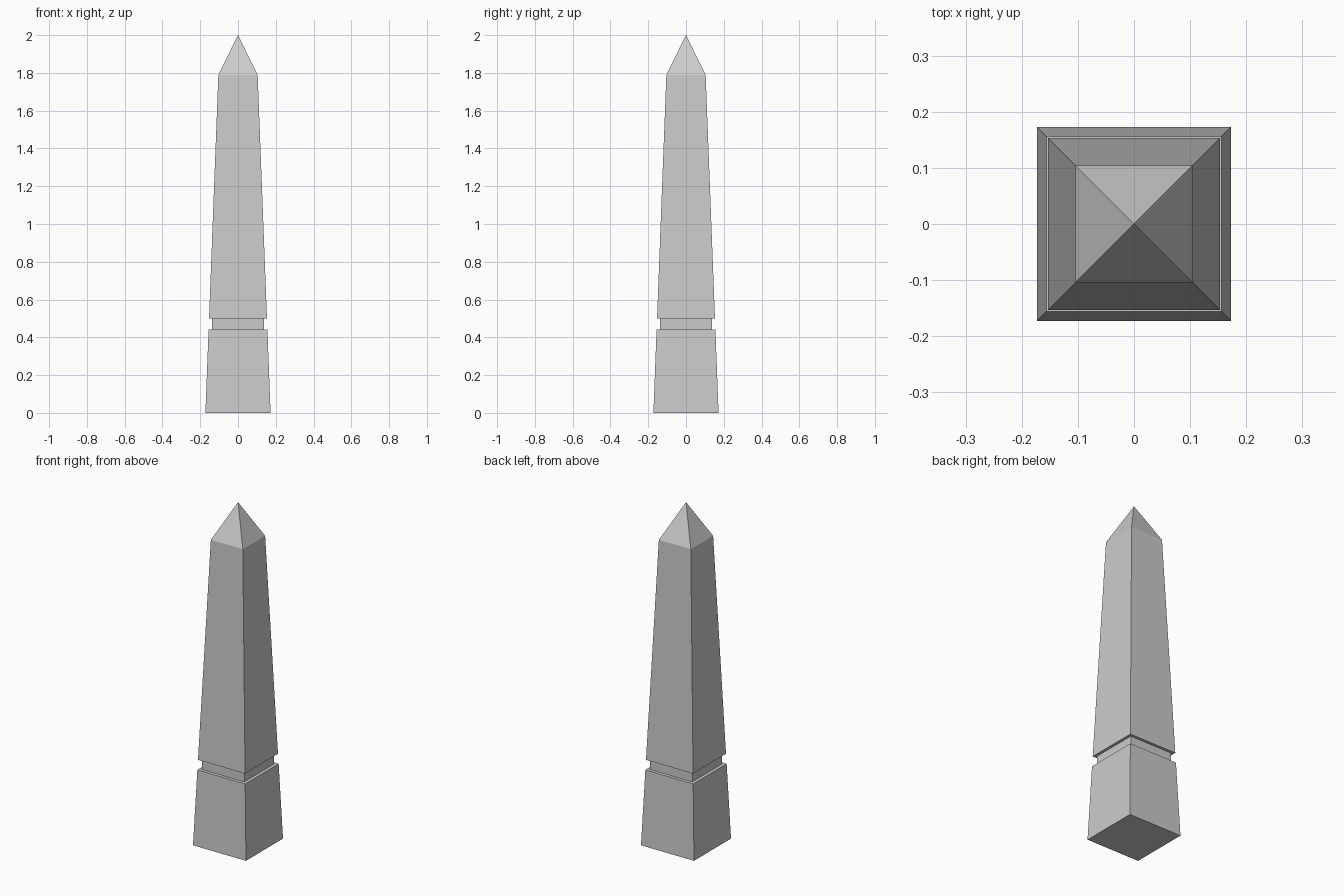
import bpy, bmesh

if "Cube" in bpy.data.objects:
    bpy.data.objects.remove(bpy.data.objects["Cube"])

# Square cross-sections from bottom to shoulder: (half width, height)
PROFILE = [
    (0.1725, 0.0), (0.1557, 0.442),   # base block
    (0.1370, 0.442), (0.1370, 0.501), # recessed band
    (0.1533, 0.501), (0.1040, 1.79),  # tapered shaft
]
APEX = 2.0
CORNERS = [(-1, -1), (1, -1), (1, 1), (-1, 1)]


def build_obelisk(name):
    bm = bmesh.new()
    rings = [[bm.verts.new((sx * h, sy * h, z)) for sx, sy in CORNERS]
             for h, z in PROFILE]
    bm.faces.new(rings[0][::-1])

    # Side walls and ledges
    for low, high in zip(rings, rings[1:]):
        for i in range(4):
            j = (i + 1) % 4
            bm.faces.new((low[i], low[j], high[j], high[i]))

    # Pyramid tip
    tip = bm.verts.new((0, 0, APEX))
    for i in range(4):
        bm.faces.new((rings[-1][i], rings[-1][(i + 1) % 4], tip))

    bmesh.ops.recalc_face_normals(bm, faces=bm.faces)
    mesh = bpy.data.meshes.new(name)
    bm.to_mesh(mesh)
    bm.free()
    obj = bpy.data.objects.new(name, mesh)
    bpy.context.collection.objects.link(obj)
    return obj


build_obelisk("obelisk")
